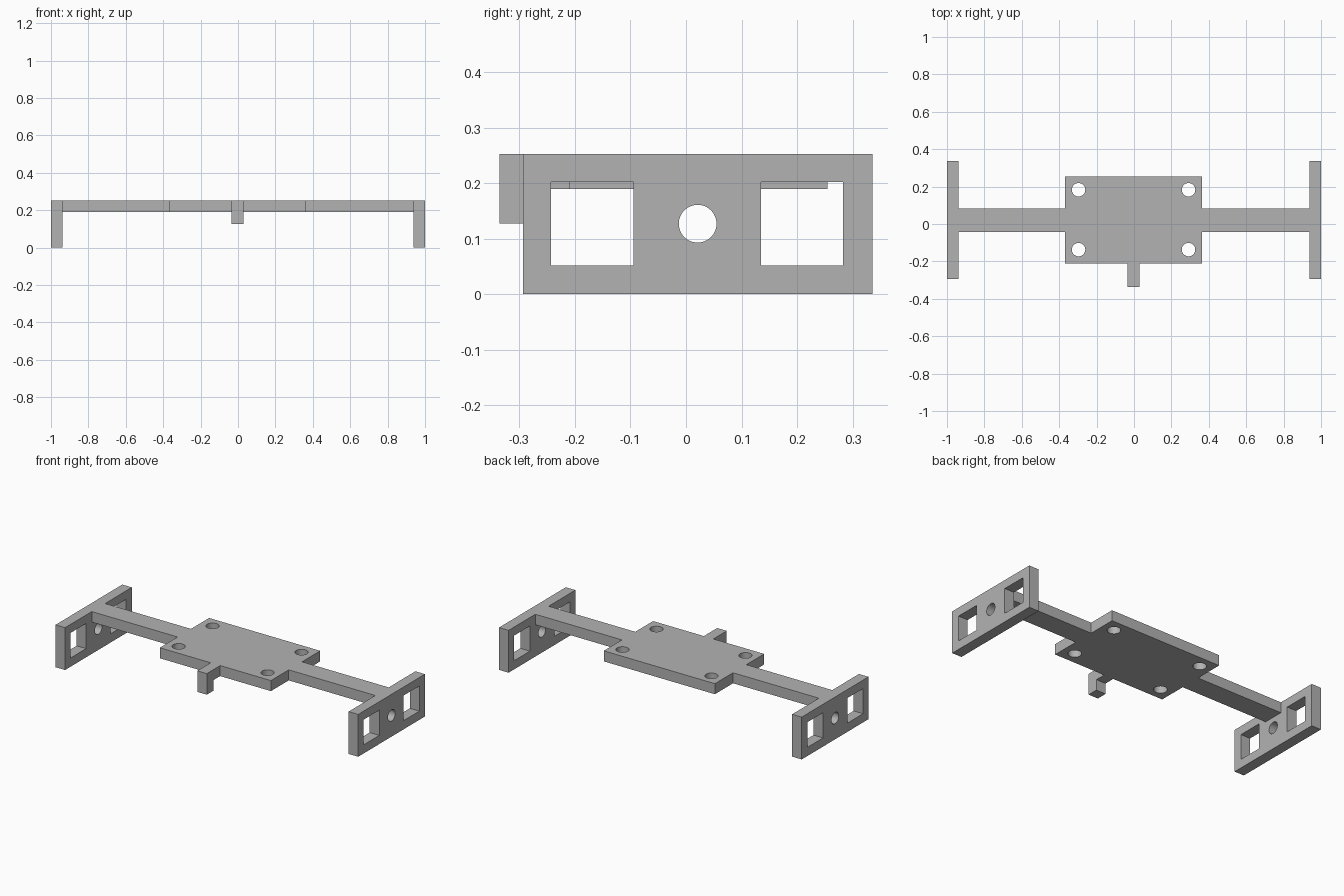
import bpy
import bmesh
import math
from mathutils import Matrix, Vector

if "Cube" in bpy.data.objects:
    bpy.data.objects.remove(bpy.data.objects["Cube"])

grey = bpy.data.materials.new("plain_grey")
grey.use_nodes = True
colour = (0.45, 0.45, 0.45, 1)
grey.diffuse_color = colour
grey.node_tree.nodes["Principled BSDF"].inputs["Base Color"].default_value = colour

THICK = 0.063
TOP = 0.253
BOTTOM = TOP - THICK
MID_X = -0.0025      # centre line of the deck
MID_Y = 0.021        # centre line of the arms and end plates


def prism(name, outline, direction):
    """Extrude a flat outline of 3D points along a direction."""
    bm = bmesh.new()
    face = bm.faces.new([bm.verts.new(p) for p in outline])
    grown = bmesh.ops.extrude_face_region(bm, geom=[face], use_keep_orig=True)
    moved = [v for v in grown["geom"] if isinstance(v, bmesh.types.BMVert)]
    bmesh.ops.translate(bm, verts=moved, vec=Vector(direction))
    bmesh.ops.recalc_face_normals(bm, faces=bm.faces)
    mesh = bpy.data.meshes.new(name)
    bm.to_mesh(mesh)
    bm.free()
    mesh.materials.append(grey)
    obj = bpy.data.objects.new(name, mesh)
    bpy.context.collection.objects.link(obj)
    return obj


def add_hole(bm, centre, radius, axis):
    """Add a round cutter along z or x."""
    turn = Matrix.Rotation(math.pi / 2, 4, "Y") if axis == "X" else Matrix()
    bmesh.ops.create_cone(bm, cap_ends=True, segments=48, radius1=radius,
                          radius2=radius, depth=0.2,
                          matrix=Matrix.Translation(centre) @ turn)


def add_window(bm, centre, size):
    """Add a box cutter."""
    bmesh.ops.create_cube(bm, size=1, matrix=Matrix.Translation(centre)
                          @ Matrix.Diagonal((*size, 1)))


def cut(obj, bm):
    """Subtract the cutters, then discard them."""
    mesh = bpy.data.meshes.new("cutter")
    bm.to_mesh(mesh)
    bm.free()
    mesh.materials.append(grey)
    cutter = bpy.data.objects.new("cutter", mesh)
    cutter.hide_render = True
    bpy.context.collection.objects.link(cutter)
    mod = obj.modifiers.new("holes", "BOOLEAN")
    mod.operation = "DIFFERENCE"
    mod.solver = "EXACT"
    mod.object = cutter
    bpy.ops.object.select_all(action="DESELECT")
    bpy.context.view_layer.objects.active = obj
    obj.select_set(True)
    bpy.ops.object.modifier_apply(modifier=mod.name)
    bpy.data.objects.remove(cutter)
    bpy.ops.object.shade_smooth_by_angle(angle=math.radians(30))


# Deck with its two arms, as one flat plate
half, inner = 0.367, 1 - THICK
front, back = -0.21, 0.255
arm_front, arm_back = MID_Y - THICK, MID_Y + THICK
right, left = MID_X - half, MID_X + half
outline = [(-inner, arm_front), (right, arm_front), (right, front),
           (left, front), (left, arm_front), (inner, arm_front),
           (inner, arm_back), (left, arm_back), (left, back),
           (right, back), (right, arm_back), (-inner, arm_back)]
deck = prism("deck_and_arms", [(x, y, BOTTOM) for x, y in outline], (0, 0, THICK))

# Four screw holes in the deck
holes = bmesh.new()
for sx in (-1, 1):
    for y in (-0.137, 0.183):
        add_hole(holes, (MID_X + sx * 0.294, y, BOTTOM + THICK / 2), 0.036, "Z")
cut(deck, holes)

# Upright end plates, each with two windows and a round hole
for side, x in (("right", -1), ("left", inner)):
    y0, y1 = MID_Y - 0.315, MID_Y + 0.315
    plate = prism(side + "_end_plate",
                  [(x, y0, 0), (x, y1, 0), (x, y1, TOP), (x, y0, TOP)],
                  (THICK, 0, 0))
    holes = bmesh.new()
    mid = x + THICK / 2
    add_hole(holes, (mid, MID_Y, 0.127), 0.034, "X")
    for y in (-0.169, 0.209):
        add_window(holes, (mid, y, 0.127), (0.2, 0.148, 0.15))
    cut(plate, holes)

# Hooked tab on the front edge
tip, drop = -0.336, 0.127
profile = [(front, TOP), (tip, TOP), (tip, drop), (tip + THICK, drop),
           (tip + THICK, BOTTOM), (front, BOTTOM)]
prism("front_hook", [(MID_X - THICK / 2, y, z) for y, z in profile], (THICK, 0, 0))
